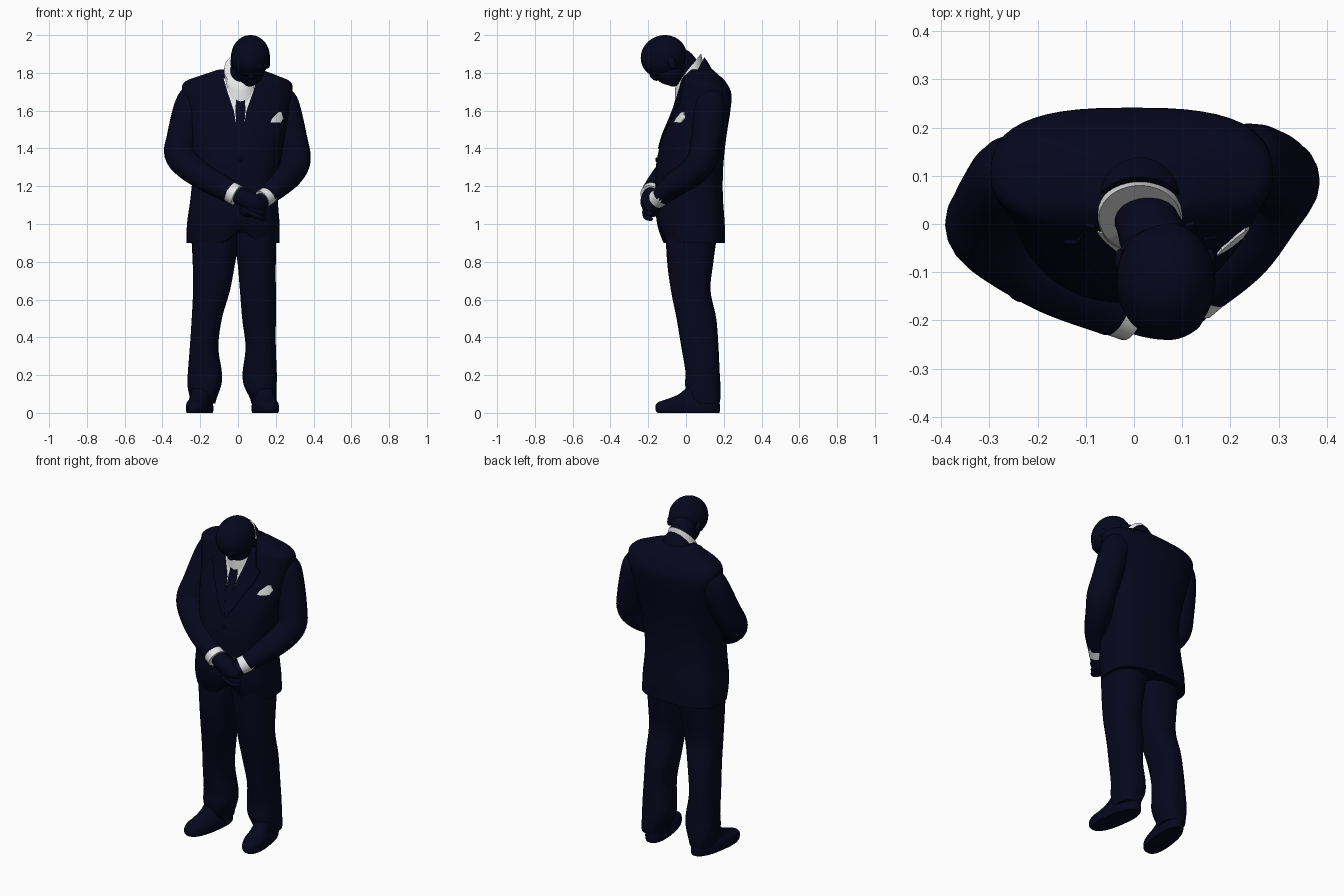
import bpy, bmesh, math
from mathutils import Vector, Matrix

if "Cube" in bpy.data.objects:
    bpy.data.objects.remove(bpy.data.objects["Cube"])


def material(name, rgb):
    m = bpy.data.materials.new(name)
    m.diffuse_color = (*rgb, 1)
    m.use_nodes = True
    m.node_tree.nodes["Principled BSDF"].inputs["Base Color"].default_value = m.diffuse_color
    return m


NAVY = material("dark navy", (0.002, 0.002, 0.013))
WHITE = material("white", (0.8, 0.8, 0.8))


def finish(name, bm, mat):
    bmesh.ops.recalc_face_normals(bm, faces=bm.faces)
    me = bpy.data.meshes.new(name)
    bm.to_mesh(me)
    bm.free()
    me.materials.append(mat)
    ob = bpy.data.objects.new(name, me)
    bpy.context.collection.objects.link(ob)
    return ob


def spline(pts, steps=6):
    """Catmull-Rom through tuples of any length."""
    p = [pts[0]] + list(pts) + [pts[-1]]
    out = []
    for i in range(1, len(p) - 2):
        for s in range(steps):
            t = s / steps
            out.append(tuple(0.5 * (2 * b + (c - a) * t + (2 * a - 5 * b + 4 * c - d) * t * t
                                    + (3 * b - a - 3 * c + d) * t ** 3)
                             for a, b, c, d in zip(p[i - 1], p[i], p[i + 1], p[i + 2])))
    return out + [tuple(pts[-1])]


def skin(name, rings, mat):
    """Bridge closed rings and cap both ends with fans."""
    bm = bmesh.new()
    loops = [[bm.verts.new(v) for v in r] for r in rings]
    n = len(loops[0])
    for a, b in zip(loops, loops[1:]):
        for i in range(n):
            bm.faces.new((a[i], a[(i + 1) % n], b[(i + 1) % n], b[i]))
    for lp in (loops[0], loops[-1]):
        c = bm.verts.new(sum((v.co for v in lp), Vector()) / n)
        for i in range(n):
            bm.faces.new((lp[i], lp[(i + 1) % n], c))
    return finish(name, bm, mat)


def section(z, x0, x1, y0, y1, front=2.4, back=2.4, n=48):
    """Rounded-box outline at height z."""
    pts = []
    for i in range(n):
        a = 2 * math.pi * i / n
        c, s = math.cos(a), math.sin(a)
        e = 2 / (back if s > 0 else front)
        pts.append(Vector(((x0 + x1) / 2 + (x1 - x0) / 2 * math.copysign(abs(c) ** e, c),
                           (y0 + y1) / 2 + (y1 - y0) / 2 * math.copysign(abs(s) ** e, s), z)))
    return pts


def sweep(name, pts, mat, n=20):
    """Round tube through (x, y, z, radius) points."""
    path, rings = spline(pts), []
    for i, p in enumerate(path):
        a, b = path[max(i - 1, 0)], path[min(i + 1, len(path) - 1)]
        t = (Vector(b[:3]) - Vector(a[:3])).normalized()
        u = t.cross(Vector((0.3, -0.9, 0.3))).normalized()
        w = t.cross(u)
        rings.append([Vector(p[:3]) + p[3] * (u * math.cos(k * 2 * math.pi / n) + w * math.sin(k * 2 * math.pi / n))
                      for k in range(n)])
    return skin(name, rings, mat)


def ellipsoid(name, loc, scale, mat, tilt=0):
    bm = bmesh.new()
    mx = Matrix.Translation(loc) @ Matrix.Rotation(tilt, 4, 'X') @ Matrix.Diagonal((*scale, 1))
    bmesh.ops.create_uvsphere(bm, u_segments=32, v_segments=20, radius=1, matrix=mx)
    return finish(name, bm, mat)


# Jacket body: (z, x0, x1, y0, y1)
BODY = spline([(0.90, -.272, .22, -.125, .207), (1.0, -.27, .22, -.155, .205), (1.15, -.25, .21, -.162, .195),
               (1.3, -.24, .22, -.160, .197), (1.45, -.255, .245, -.128, .212), (1.6, -.28, .275, -.068, .235),
               (1.69, -.297, .287, -.042, .240), (1.75, -.285, .28, -.025, .212), (1.785, -.20, .21, -.012, .178),
               (1.818, -.10, .12, .01, .14)])
FRONT = 2.2
rings = [section(*r, front=FRONT, back=2.8) for r in BODY]
for ring in rings:  # cutaway at the front hem
    for v in ring:
        if v.z < 1.06 and v.y < 0:
            v.z += 0.075 * math.exp(-((v.x - 0.02) / 0.06) ** 2) * (1.06 - v.z) / 0.16
skin("jacket_body", rings, NAVY)


def front_y(x, z):
    for a, b in zip(BODY, BODY[1:]):
        if a[0] <= z <= b[0]:
            f = (z - a[0]) / (b[0] - a[0])
            x0, x1, y0, y1 = (p + (q - p) * f for p, q in zip(a[1:], b[1:]))
            u = min(abs(x - (x0 + x1) / 2) / ((x1 - x0) / 2), 0.98)
            return (y0 + y1) / 2 - (y1 - y0) / 2 * (1 - u ** FRONT) ** (1 / FRONT)


def patch(name, rows, lift, mat, n=8):
    """Thin plate on the chest, rows of (z, left x, right x)."""
    out = []
    for lo, hi in zip(rows, rows[1:]):
        for k in range(6):
            z, l, r = (s + (e - s) * k / 5 for s, e in zip(lo, hi))
            xs = [l + (r - l) * j / n for j in range(n + 1)]
            out.append([Vector((x, front_y(x, z) - lift, z)) for x in xs]
                       + [Vector((x, front_y(x, z) + 0.002, z)) for x in reversed(xs)])
    return skin(name, out, mat)


# Shirt front, tie, lapels, pocket square
patch("shirt_front", [(1.42, .008, .014), (1.60, -.022, .045), (1.77, -.08, .105)], 0.003, WHITE)
patch("tie", [(1.42, -.004, .026), (1.61, -.014, .040), (1.70, -.006, .032), (1.715, -.012, .038),
              (1.75, -.02, .045)], 0.007, NAVY)
patch("lapel_left", [(1.40, -.004, .012), (1.60, -.12, -.022), (1.67, -.145, -.046), (1.69, -.12, -.053),
                     (1.79, -.10, -.082)], 0.0075, NAVY)
patch("lapel_right", [(1.40, .012, .026), (1.60, .045, .145), (1.67, .07, .17), (1.69, .077, .145),
                      (1.79, .107, .125)], 0.0075, NAVY)
patch("pocket_square", [(1.538, .172, .228), (1.56, .182, .24), (1.592, .215, .23)], 0.006, WHITE)
ellipsoid("jacket_button", (0.012, front_y(0.012, 1.34) - 0.002, 1.34), (.012, .006, .012), NAVY)


# Collars: rings tilted down toward the front
def collar(name, mat, tilt, rows):
    out = []
    for z, rx, ry, cy in rows:
        out.append([Vector((0.012 + rx * math.cos(a), cy + ry * math.sin(a), z + tilt * math.sin(a)))
                    for a in (2 * math.pi * k / 40 for k in range(40))])
    skin(name, out, mat)


collar("jacket_collar", NAVY, .125, [(1.68, .115, .085, .06), (1.73, .102, .075, .042), (1.758, .094, .068, .03)])
collar("shirt_collar", WHITE, .085, [(1.72, .096, .078, .018), (1.79, .09, .072, .014), (1.818, .085, .068, .012)])

# Sleeves, cuffs and hands
sweep("sleeve_left", [(-.215, .11, 1.71, .055), (-.235, .11, 1.67, .078), (-.26, .09, 1.6, .085),
                      (-.295, .035, 1.46, .082), (-.31, -.01, 1.37, .08), (-.26, -.06, 1.305, .075),
                      (-.165, -.12, 1.24, .069), (-.038, -.175, 1.17, .06)], NAVY)
sweep("sleeve_right", [(.215, .12, 1.70, .055), (.23, .125, 1.66, .078), (.25, .125, 1.6, .083),
                       (.285, .11, 1.45, .082), (.305, .085, 1.34, .08), (.275, .03, 1.27, .075),
                       (.22, -.06, 1.21, .066), (.153, -.13, 1.15, .053)], NAVY)
sweep("cuff_left", [(-.07, -.165, 1.185, .057), (-.006, -.187, 1.152, .057)], WHITE)
sweep("cuff_right", [(.18, -.11, 1.165, .05), (.127, -.155, 1.13, .05)], WHITE)
sweep("hand_left", [(-.03, -.18, 1.165, .038), (.03, -.188, 1.14, .048), (.08, -.19, 1.11, .05),
                    (.12, -.185, 1.09, .036), (.135, -.18, 1.08, .012)], NAVY)
sweep("hand_right", [(.16, -.135, 1.145, .036), (.11, -.17, 1.11, .046), (.06, -.18, 1.08, .047),
                     (.03, -.18, 1.06, .03), (.02, -.18, 1.05, .01)], NAVY)
for i in range(4):
    z = 1.145 - 0.026 * i
    sweep(f"finger_{i + 1}", [(.05, -.215, z, .010), (.06, -.217, z - .004, .015), (.11, -.212, z - .03, .014),
                              (.14, -.185, z - .04, .011), (.145, -.18, z - .042, .003)], NAVY, 10)

# Trouser legs: height, depth and width of each section
depth = [(.05, .03, .178), (.08, .01, .182), (.15, -.005, .182), (.22, -.003, .178), (.35, -.025, .172),
         (.5, -.05, .16), (.65, -.08, .13), (.8, -.10, .145), (.98, -.11, .17)]
widths = {"left": [(-.25, -.12), (-.255, -.112), (-.268, -.088), (-.265, -.086), (-.255, -.104),
                   (-.245, -.085), (-.238, -.042), (-.24, -.014), (-.25, .02)],
          "right": [(.07, .2), (.062, .204), (.03, .205), (.025, .205), (.04, .2),
                    (.022, .2), (.01, .2), (-.003, .2), (-.03, .205)]}
for side, w in widths.items():
    leg = spline([(z, a, b, y0, y1) for (z, y0, y1), (a, b) in zip(depth, w)])
    skin("trouser_leg_" + side, [section(*r) for r in leg], NAVY)

# Shoes with toes turned outward
for side, cx, turn in (("left", -.192, .14), ("right", .133, -.14)):
    shoe = [(0, -.062, .062, -.15, .176), (.012, -.066, .066, -.16, .18), (.035, -.066, .066, -.162, .18),
            (.055, -.062, .062, -.15, .178), (.07, -.055, .055, -.11, .178), (.095, -.052, .052, -.045, .176),
            (.13, -.05, .05, .0, .17)]
    rings = [section(*r) for r in spline(shoe, 3)]
    for ring in rings:
        for v in ring:
            v.x += cx + turn * (v.y - 0.09)
    skin("shoe_" + side, rings, NAVY)

# Bowed head
sweep("neck", [(.015, .03, 1.74, .064), (.03, -.003, 1.84, .066), (.05, -.06, 1.868, .078), (.06, -.1, 1.88, .07)], NAVY)
ellipsoid("skull", (.066, -.118, 1.886), (.103, .123, .113), NAVY, 0.35)
ellipsoid("jaw", (.064, -.095, 1.81), (.075, .085, .072), NAVY, -0.5)
ellipsoid("chin", (.064, -.075, 1.757), (.038, .038, .028), NAVY, -0.3)
ellipsoid("brow", (.07, -.19, 1.835), (.066, .04, .03), NAVY, -0.6)
ellipsoid("nose", (.07, -.163, 1.785), (.018, .032, .024), NAVY, -0.6)
for side, s in (("left", -1), ("right", 1)):
    ellipsoid("ear_" + side, (.065 + s * .093, -.075, 1.855), (.012, .022, .034), NAVY, 0.4)

# Smooth shading with kept creases
for ob in bpy.data.objects:
    ob.select_set(True)
bpy.context.view_layer.objects.active = bpy.data.objects["jacket_body"]
bpy.ops.object.shade_smooth_by_angle(angle=math.radians(45))
